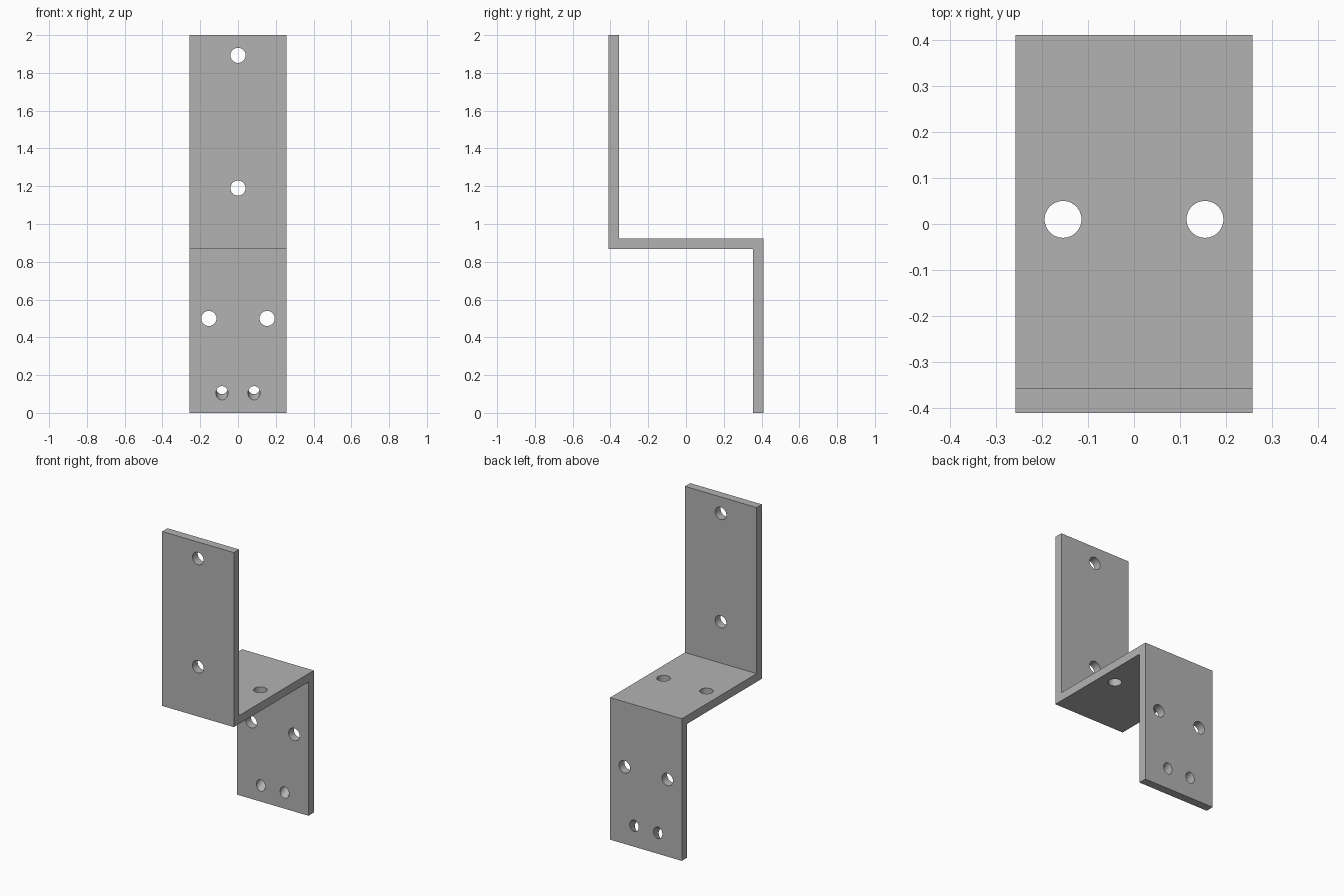
import bpy
import bmesh
from math import pi, radians
from mathutils import Matrix, Vector

cube = bpy.data.objects.get("Cube")
if cube:
    bpy.data.objects.remove(cube, do_unlink=True)

HALF_W, HALF_D, HEIGHT, THICK = 0.257, 0.41, 2.0, 0.054
SHELF_TOP = 0.922
SHELF_LOW = SHELF_TOP - THICK

steel = bpy.data.materials.new("grey_steel")
steel.use_nodes = True
colour = (0.45, 0.45, 0.45, 1)
steel.diffuse_color = colour
steel.node_tree.nodes["Principled BSDF"].inputs["Base Color"].default_value = colour


def make_object(name, bm):
    bmesh.ops.recalc_face_normals(bm, faces=bm.faces)
    mesh = bpy.data.meshes.new(name)
    bm.to_mesh(mesh)
    bm.free()
    mesh.materials.append(steel)
    obj = bpy.data.objects.new(name, mesh)
    bpy.context.collection.objects.link(obj)
    return obj


# Z-shaped side profile, extruded across the width
profile = [
    (-HALF_D, HEIGHT), (-HALF_D, SHELF_LOW),
    (HALF_D - THICK, SHELF_LOW), (HALF_D - THICK, 0),
    (HALF_D, 0), (HALF_D, SHELF_TOP),
    (THICK - HALF_D, SHELF_TOP), (THICK - HALF_D, HEIGHT),
]
bm = bmesh.new()
side = bm.faces.new([bm.verts.new((-HALF_W, y, z)) for y, z in profile])
extruded = bmesh.ops.extrude_face_region(bm, geom=[side])["geom"]
bmesh.ops.translate(bm, vec=(2 * HALF_W, 0, 0),
                    verts=[v for v in extruded if isinstance(v, bmesh.types.BMVert)])
bracket = make_object("bracket", bm)

# Drill holes: all cylinders in one cutter
drill = bmesh.new()


def hole(x, y, z, radius, tilt):
    bmesh.ops.create_cone(
        drill, cap_ends=True, segments=48, radius1=radius, radius2=radius, depth=0.24,
        matrix=Matrix.Translation(Vector((x, y, z))) @ Matrix.Rotation(tilt, 4, "X"))


for z in (1.19, 1.893):                       # upright plate
    hole(0, -HALF_D + THICK / 2, z, 0.04, pi / 2)
for s in (-1, 1):
    hole(s * 0.154, 0.01, SHELF_TOP - THICK / 2, 0.04, 0)       # shelf
    hole(s * 0.154, HALF_D - THICK / 2, 0.5, 0.04, pi / 2)      # hanging plate
    # slanted holes, sloping down towards the back
    hole(s * 0.085, HALF_D - THICK, 0.105, 0.032, pi / 2 - radians(-30))
cutter = make_object("hole_cutter", drill)

cut = bracket.modifiers.new("holes", "BOOLEAN")
cut.operation = "DIFFERENCE"
cut.solver = "EXACT"
cut.object = cutter

# Apply the cut and discard the cutter
bpy.context.view_layer.update()
graph = bpy.context.evaluated_depsgraph_get()
bracket_mesh = bpy.data.meshes.new_from_object(bracket.evaluated_get(graph))
bracket.modifiers.clear()
bracket.data = bracket_mesh
bpy.data.objects.remove(cutter, do_unlink=True)

# Smooth hole walls, sharp plate edges
bpy.ops.object.select_all(action="DESELECT")
bracket.select_set(True)
bpy.context.view_layer.objects.active = bracket
bpy.ops.object.shade_smooth_by_angle(angle=radians(30))
